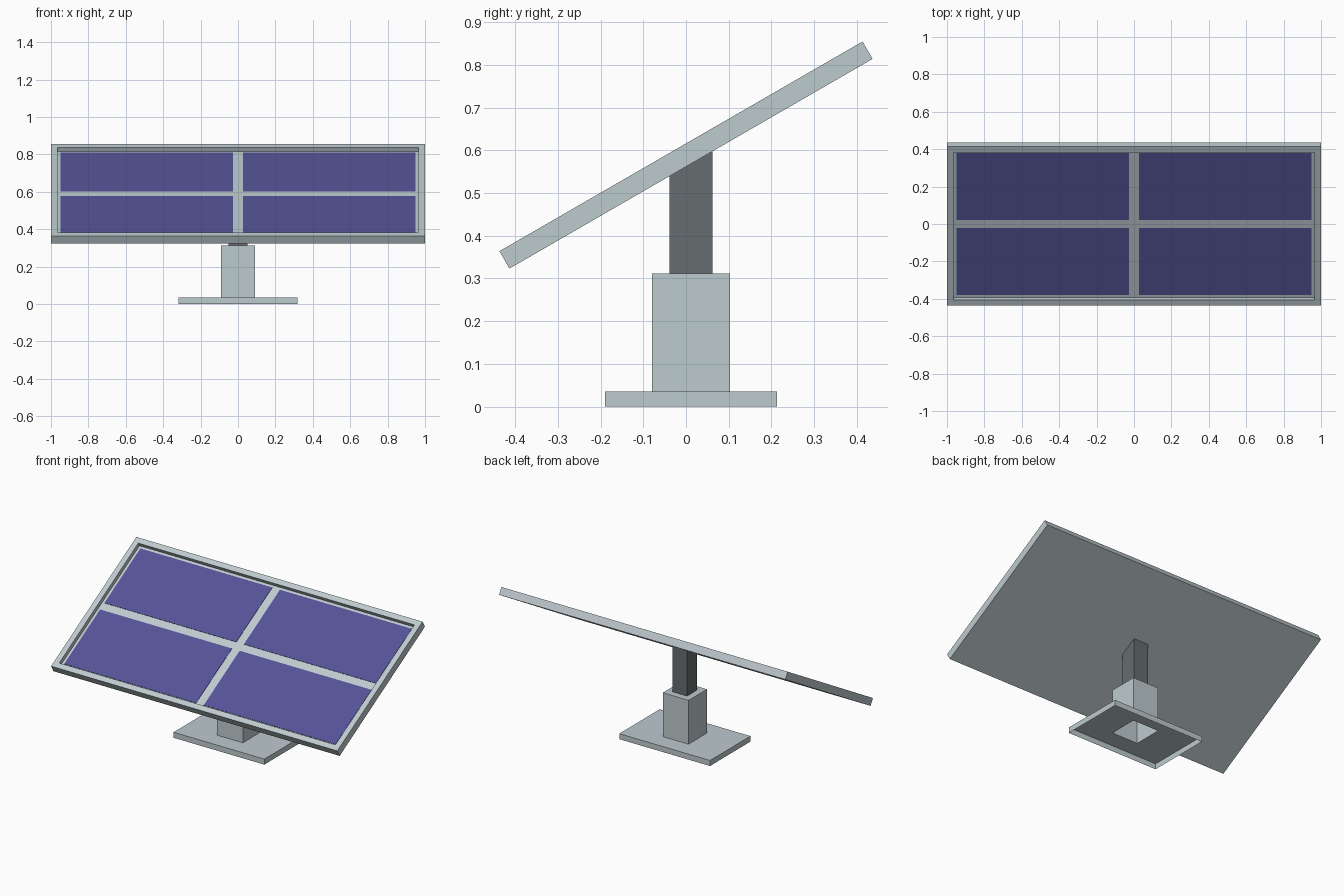
import bpy, bmesh, math
from mathutils import Matrix, Vector

if "Cube" in bpy.data.objects:
    bpy.data.objects.remove(bpy.data.objects["Cube"])

TILT = math.radians(30)
PANEL = Matrix.Translation((0, 0, 0.589)) @ Matrix.Rotation(TILT, 4, 'X')
HALF_T = 0.0235          # half panel thickness
RECESS = 0.025           # depth of the tray inside the frame
PED_Y = 0.0115           # pedestal centre


def material(name, rgb):
    m = bpy.data.materials.new(name)
    m.diffuse_color = (*rgb, 1)
    m.use_nodes = True
    m.node_tree.nodes["Principled BSDF"].inputs["Base Color"].default_value = m.diffuse_color
    return m


LIGHT = material("light_grey", (0.515, 0.597, 0.624))
DARK = material("dark_grey", (0.133, 0.153, 0.162))
BLUE = material("cell_blue", (0.091, 0.087, 0.31))


def finish(bm, name, mat, matrix=None):
    me = bpy.data.meshes.new(name)
    bm.to_mesh(me)
    bm.free()
    me.materials.append(mat)
    ob = bpy.data.objects.new(name, me)
    if matrix:
        ob.matrix_world = matrix
    bpy.context.collection.objects.link(ob)
    return ob


def box(size, centre):
    bm = bmesh.new()
    bmesh.ops.create_cube(bm, size=1)
    for v in bm.verts:
        v.co = Vector(a * b for a, b in zip(v.co, size)) + Vector(centre)
    return bm


def stepped_shell(name, mat, steps):
    """Open square tube through rings of (half x, half y, height function of y)."""
    bm = bmesh.new()
    rings = []
    for hx, hy, z in steps:
        ring = []
        for sx, sy in ((-1, -1), (1, -1), (1, 1), (-1, 1)):
            y = PED_Y + sy * hy
            ring.append(bm.verts.new((sx * hx, y, z(y))))
        rings.append(ring)
    for a, b in zip(rings, rings[1:]):
        for i in range(4):
            j = (i + 1) % 4
            bm.faces.new((a[i], a[j], b[j], b[i]))
    return finish(bm, name, mat)


def level(h):
    return lambda y: h


# Panel underside height, used to cut the post top at a slant
def underside(y):
    return (0.589 - HALF_T * math.cos(TILT)
            + (y - HALF_T * math.sin(TILT)) * math.tan(TILT))


# Base plate and column, hollow and open underneath
stepped_shell("pedestal", LIGHT, [
    (0.317, 0.2015, level(0)), (0.317, 0.2015, level(0.035)),
    (0.09, 0.0915, level(0.035)), (0.09, 0.0915, level(0.312)),
    (0.05, 0.05, level(0.312))])

# Dark post
stepped_shell("post", DARK, [(0.05, 0.05, level(0.312)), (0.05, 0.05, underside)])

# Panel frame with recessed tray
bm = box((2, 0.982, 2 * HALF_T), (0, 0, 0))
bm.normal_update()
top = max(bm.faces, key=lambda f: f.calc_center_median().z)
bmesh.ops.inset_individual(bm, faces=[top], thickness=0.05)
floor = bmesh.ops.extrude_discrete_faces(bm, faces=[top])["faces"][0]
for v in floor.verts:
    v.co.z -= RECESS
bmesh.ops.recalc_face_normals(bm, faces=bm.faces)
finish(bm, "panel_frame", LIGHT, PANEL)

# Four solar cells as thin plates on the tray
X0, X1, Y0, Y1 = 0.027, 0.948, 0.025, 0.439
for sx, side in ((-1, "left"), (1, "right")):
    for sy, row in ((-1, "lower"), (1, "upper")):
        bm = box((X1 - X0, Y1 - Y0, 0.003),
                 (sx * (X0 + X1) / 2, sy * (Y0 + Y1) / 2, HALF_T - RECESS + 0.001))
        finish(bm, f"solar_cell_{row}_{side}", BLUE, PANEL)
